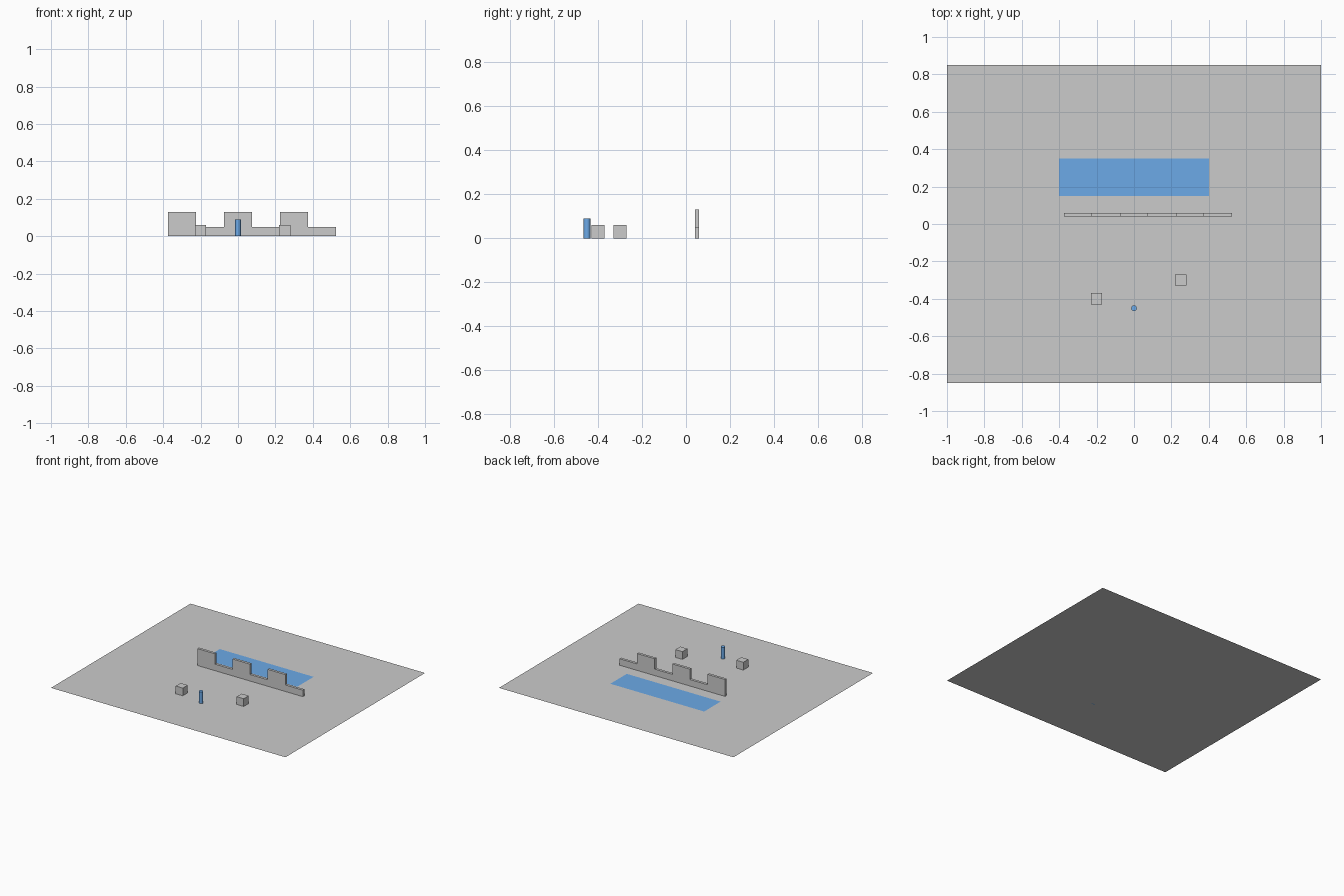
import bpy

if "Cube" in bpy.data.objects:
    bpy.data.objects.remove(bpy.data.objects["Cube"])

blue = bpy.data.materials.new("blue")
blue.diffuse_color = (0.15, 0.4, 0.8, 1)
blue.use_nodes = True
blue.node_tree.nodes["Principled BSDF"].inputs["Base Color"].default_value = blue.diffuse_color


def box(name, x, y, sx, sy, sz):
    """Box standing on the ground."""
    bpy.ops.mesh.primitive_cube_add(size=1, location=(x, y, sz / 2))
    ob = bpy.context.object
    ob.name = name
    ob.scale = (sx, sy, sz)
    bpy.ops.object.transform_apply(location=False, rotation=False, scale=True)
    return ob


def sheet(name, y, sx, sy, z):
    """Flat rectangle facing up."""
    bpy.ops.mesh.primitive_plane_add(size=1, location=(0, y, z))
    ob = bpy.context.object
    ob.name = name
    ob.scale = (sx, sy, 1)
    bpy.ops.object.transform_apply(location=False, rotation=False, scale=True)
    return ob


# ground and the blue strip lying on it
sheet("ground", 0, 2.0, 1.7, 0)
sheet("water_strip", 0.25, 0.8, 0.2, 0.001).data.materials.append(blue)

# crenellated wall: tall and low sections alternate
for i in range(6):
    box(f"wall_section_{i + 1}", -0.3 + 0.15 * i, 0.05, 0.15, 0.02,
        0.05 if i % 2 else 0.13)

# loose blocks
for i, (x, y) in enumerate([(-0.2, -0.4), (0.25, -0.3)]):
    box(f"block_{i + 1}", x, y, 0.06, 0.06, 0.06)

# blue post
bpy.ops.mesh.primitive_cylinder_add(vertices=16, radius=0.015, depth=0.09,
                                    location=(0, -0.45, 0.045))
post = bpy.context.object
post.name = "post"
post.data.materials.append(blue)
bpy.ops.object.shade_smooth_by_angle()
